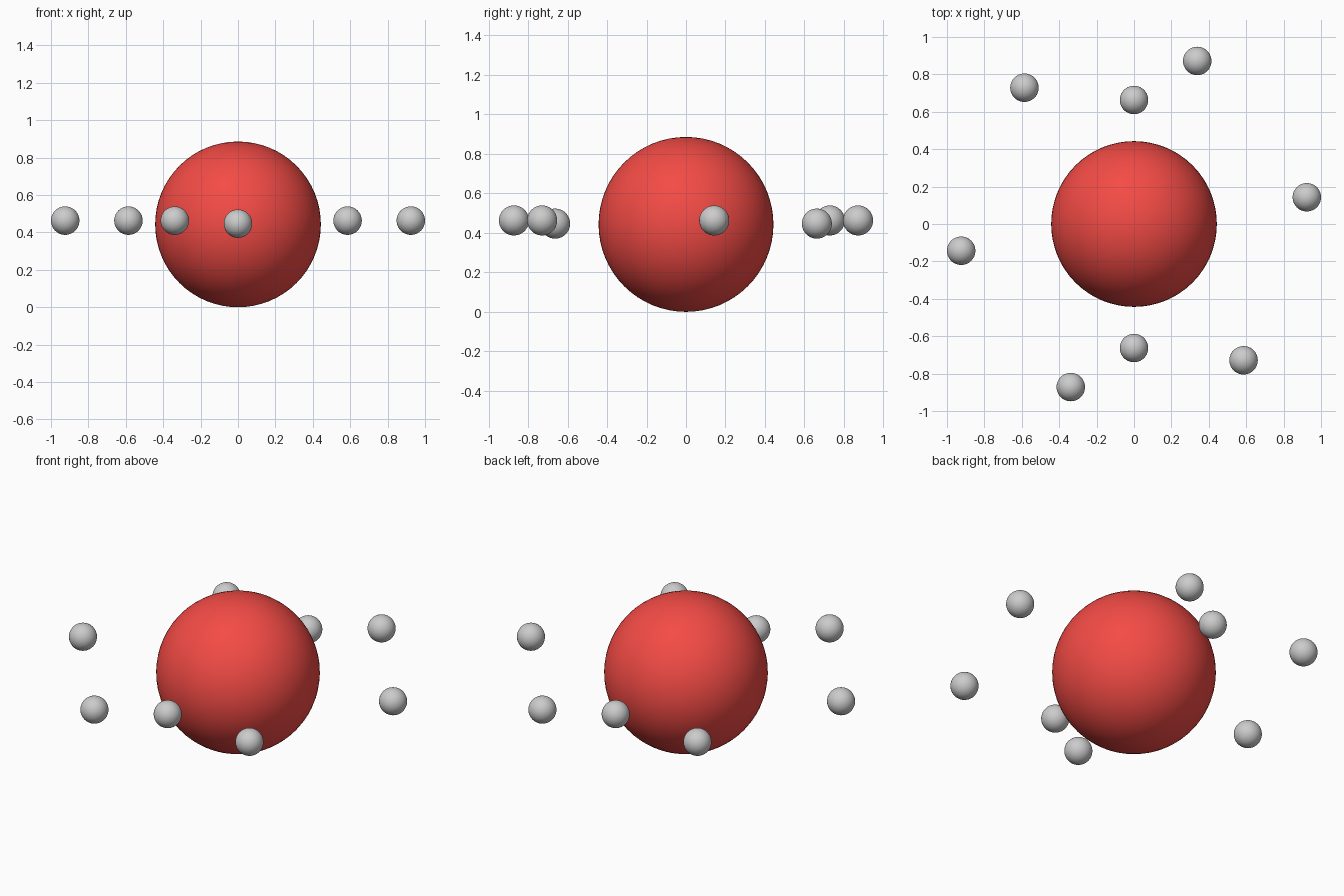
import bpy
from math import cos, sin, radians

if "Cube" in bpy.data.objects:
    bpy.data.objects.remove(bpy.data.objects["Cube"])


def ball(name, radius, location):
    bpy.ops.mesh.primitive_uv_sphere_add(segments=64, ring_count=32, radius=radius, location=location)
    obj = bpy.context.object
    obj.name = name
    bpy.ops.object.shade_smooth()
    return obj


# Central red nucleus resting on the ground plane
R = 0.443
nucleus = ball("nucleus", R, (0, 0, R))
red = bpy.data.materials.new("red")
red.diffuse_color = (0.9, 0.07, 0.06, 1)
red.use_nodes = True
red.node_tree.nodes["Principled BSDF"].inputs["Base Color"].default_value = red.diffuse_color
nucleus.data.materials.append(red)

# Inner shell: two electrons, front and back
for side in (-1, 1):
    ball("inner_electron", 0.076, (0, side * 0.663, 0.447))

# Outer shell: six electrons in a ring
for i in range(6):
    a = radians(8.8 + 60 * i)
    ball("outer_electron", 0.076, (0.935 * cos(a), 0.935 * sin(a), 0.463))
